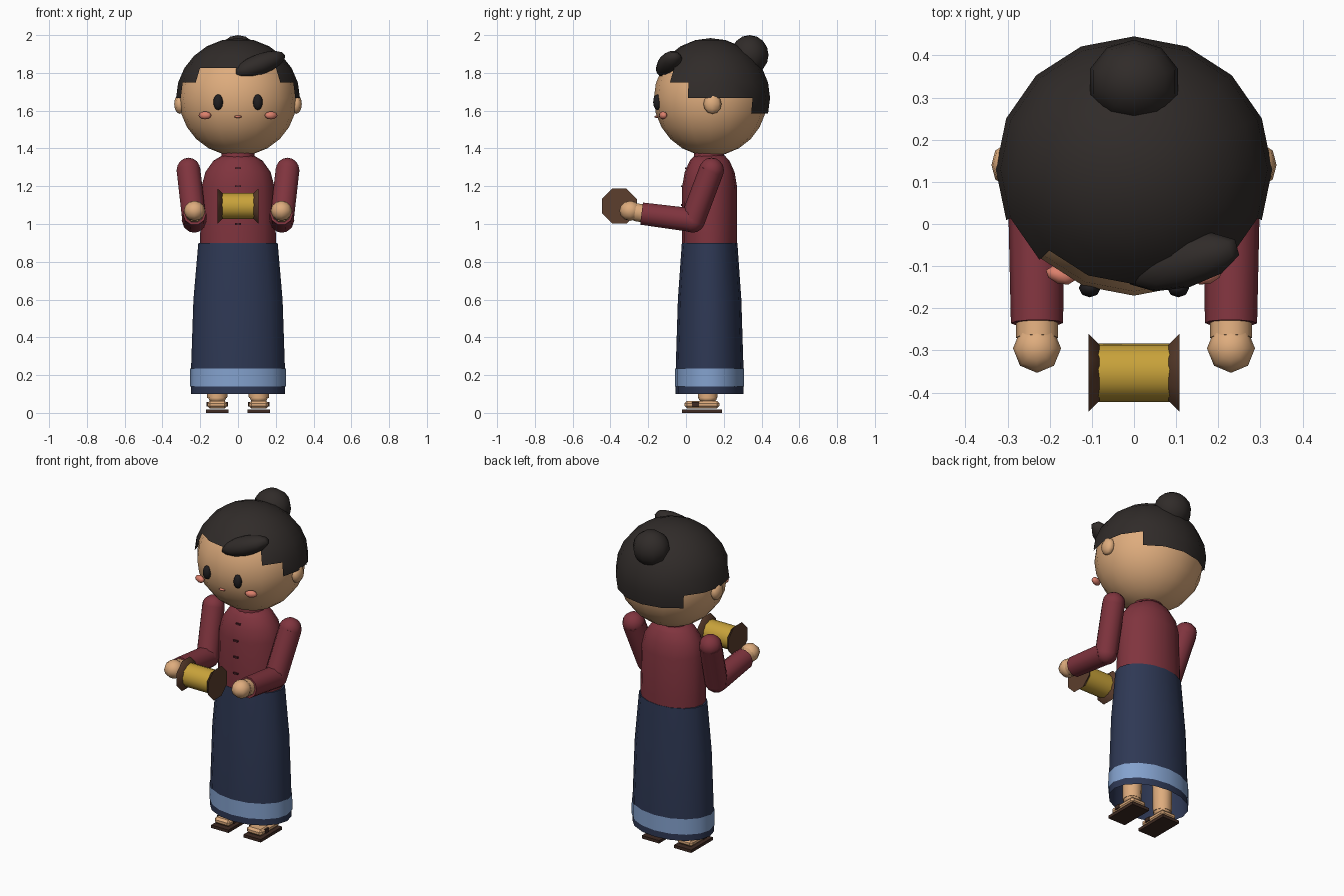
import bpy, bmesh, math
from mathutils import Vector, Matrix, Euler

if "Cube" in bpy.data.objects:
    bpy.data.objects.remove(bpy.data.objects["Cube"])


def mat(name, r, g, b):
    m = bpy.data.materials.new(name)
    m.diffuse_color = [((c / 255 + 0.055) / 1.055) ** 2.4 for c in (r, g, b)] + [1]
    m.use_nodes = True
    m.node_tree.nodes["Principled BSDF"].inputs["Base Color"].default_value = m.diffuse_color
    return m


SKIN = mat("skin", 222, 172, 125)
RED = mat("red_cloth", 128, 52, 62)
DARK_RED = mat("dark_red", 75, 30, 38)
NAVY = mat("navy_cloth", 46, 56, 84)
BLUE = mat("blue_trim", 132, 162, 206)
HAIR = mat("hair", 48, 43, 41)
BLACK = mat("black", 32, 30, 32)
BROWN = mat("wood", 92, 62, 45)
SOLE = mat("sole", 62, 42, 34)
GOLD = mat("thread", 200, 162, 58)
PINK = mat("blush", 220, 128, 108)


def finish(name, bm, material, angle=50):
    me = bpy.data.meshes.new(name)
    bmesh.ops.recalc_face_normals(bm, faces=bm.faces)
    bm.to_mesh(me)
    bm.free()
    me.materials.append(material)
    me.shade_smooth()
    me.set_sharp_from_angle(angle=math.radians(angle))
    ob = bpy.data.objects.new(name, me)
    bpy.context.collection.objects.link(ob)
    return ob


def ball(name, loc, rad, material, seg=10, rings=8, rot=(0, 0, 0), keep=None):
    bm = bmesh.new()
    bmesh.ops.create_uvsphere(bm, u_segments=seg, v_segments=rings, radius=1)
    if keep:
        cut = [f for f in bm.faces if not keep(f.calc_center_median())]
        bmesh.ops.delete(bm, geom=cut, context='FACES')
    bm.transform(Matrix.LocRotScale(Vector(loc), Euler([math.radians(a) for a in rot]), Vector(rad)))
    return finish(name, bm, material, 80)


def lathe(name, profile, material, seg=16, loc=(0, 0, 0), rot=None, caps=True):
    """Rings of (rx, ry, z) joined into one skin."""
    bm = bmesh.new()
    loops = [[bm.verts.new((rx * math.cos(2 * math.pi * i / seg), ry * math.sin(2 * math.pi * i / seg), z))
              for i in range(seg)] for rx, ry, z in profile]
    for a, b in zip(loops, loops[1:]):
        for i in range(seg):
            j = (i + 1) % seg
            bm.faces.new((a[i], a[j], b[j], b[i]))
    if caps:
        bm.faces.new(loops[0])
        bm.faces.new(loops[-1])
    m = Matrix.Translation(loc)
    bm.transform(m @ rot if rot else m)
    return finish(name, bm, material)


def limb(name, a, b, ra, rb, material, seg=10):
    a, b = Vector(a), Vector(b)
    q = (b - a).to_track_quat('Z', 'Y').to_matrix().to_4x4()
    return lathe(name, [(ra, ra, 0), (rb, rb, (b - a).length)], material, seg, a, q)


def box(name, loc, size, material, bevel=0):
    bm = bmesh.new()
    bmesh.ops.create_cube(bm, size=1)
    bm.transform(Matrix.LocRotScale(Vector(loc), None, Vector(size)))
    if bevel:
        bmesh.ops.bevel(bm, geom=bm.edges[:], offset=bevel, segments=1, affect='EDGES')
    return finish(name, bm, material, 30)


def hairline(c):
    """Stepped hairline: high on the forehead, low at the nape."""
    away = math.degrees(abs(math.atan2(c.x, -c.y)))
    lat = math.degrees(math.asin(c.z / c.length))
    limit = 30 if away < 45 else 15 if away < 67.5 else 0 if away < 135 else -15
    return lat > limit


# Head and hair
ball("head", (0, 0.13, 1.665), (0.312, 0.30, 0.305), SKIN, 16, 12)
ball("hair_cap", (0, 0.13, 1.667), (0.328, 0.315, 0.317), HAIR, 16, 12, keep=hairline)
ball("hair_bun", (0, 0.337, 1.895), (0.11, 0.1, 0.105), HAIR, 10, 8)
ball("hair_fringe", (0.115, -0.09, 1.845), (0.15, 0.062, 0.055), HAIR, 10, 8, (0, -20, 15))
ball("mouth", (0, -0.155, 1.568), (0.02, 0.012, 0.007), PINK, 8, 6)

# Torso, collar and buttons
lathe("jacket", [(0.2, 0.145, 0.87), (0.2, 0.146, 0.95), (0.192, 0.145, 1.2), (0.173, 0.132, 1.275),
                 (0.13, 0.105, 1.335), (0.085, 0.08, 1.362)], RED, 16, (0, 0.125, 0))
lathe("collar", [(0.09, 0.085, 1.335), (0.085, 0.08, 1.385)], RED, 14, (0, 0.122, 0))
for y, z in ((0.002, 1.295), (-0.02, 1.2), (-0.021, 1.1), (-0.022, 1.0)):
    box("button", (0, y, z), (0.03, 0.012, 0.01), DARK_RED)

# Skirt, open below, with trim band
lathe("skirt", [(0.25, 0.18, 0.1), (0.248, 0.179, 0.25), (0.236, 0.168, 0.6), (0.21, 0.147, 0.9),
                (0.19, 0.13, 0.9)], NAVY, 16, (0, 0.125, 0), caps=False)
lathe("skirt_trim", [(0.254, 0.183, 0.14), (0.253, 0.183, 0.235)], BLUE, 16, (0, 0.125, 0), caps=False)

# Thread spool held in front
turn = Matrix.Rotation(math.pi / 2, 4, 'Y') @ Matrix.Rotation(math.pi / 8, 4, 'Z')
lathe("thread", [(0.07, 0.07, -0.09), (0.07, 0.07, 0.09)], GOLD, 12, (0, -0.353, 1.095), turn)

# Paired parts
for s, side in ((-1, "left"), (1, "right")):
    ball(side + "_ear", (s * 0.308, 0.14, 1.635), (0.03, 0.048, 0.052), SKIN, 8, 6)
    ball(side + "_eye", (s * 0.105, -0.152, 1.645), (0.026, 0.022, 0.042), BLACK, 8, 6)
    ball(side + "_cheek", (s * 0.175, -0.122, 1.575), (0.036, 0.02, 0.021), PINK, 8, 6, (0, 0, s * 20))
    # Arms
    shoulder, elbow = (s * 0.262, 0.135, 1.285), (s * 0.232, 0.035, 1.02)
    wrist = (s * 0.23, -0.235, 1.055)
    ball(side + "_shoulder", shoulder, (0.066, 0.066, 0.066), RED)
    limb(side + "_upper_arm", shoulder, elbow, 0.066, 0.066, RED)
    ball(side + "_elbow", elbow, (0.066, 0.066, 0.066), RED)
    limb(side + "_forearm", elbow, wrist, 0.066, 0.062, RED)
    limb(side + "_wrist", (s * 0.23, -0.22, 1.055), (s * 0.23, -0.27, 1.063), 0.05, 0.05, SKIN)
    ball(side + "_hand", (s * 0.23, -0.295, 1.07), (0.057, 0.058, 0.053), SKIN, 8, 6)
    # Legs, feet and sandals
    limb(side + "_leg", (s * 0.11, 0.115, 0.08), (s * 0.11, 0.115, 0.55), 0.053, 0.062, SKIN)
    ball(side + "_ankle", (s * 0.11, 0.115, 0.08), (0.05, 0.05, 0.03), SKIN, 10, 6)
    box(side + "_foot", (s * 0.11, 0.085, 0.044), (0.105, 0.185, 0.04), SKIN, 0.013)
    box(side + "_sandal_sole", (s * 0.11, 0.085, 0.009), (0.118, 0.21, 0.018), SOLE)
    box(side + "_sandal_strap", (s * 0.11, 0.05, 0.046), (0.112, 0.035, 0.024), SOLE)
    # Flared spool flange
    flare = [(0.072, 0.072, s * 0.082), (0.1, 0.1, s * 0.108), (0.085, 0.085, s * 0.108)]
    lathe(side + "_spool_flange", flare, BROWN, 8, (0, -0.353, 1.095), turn)
